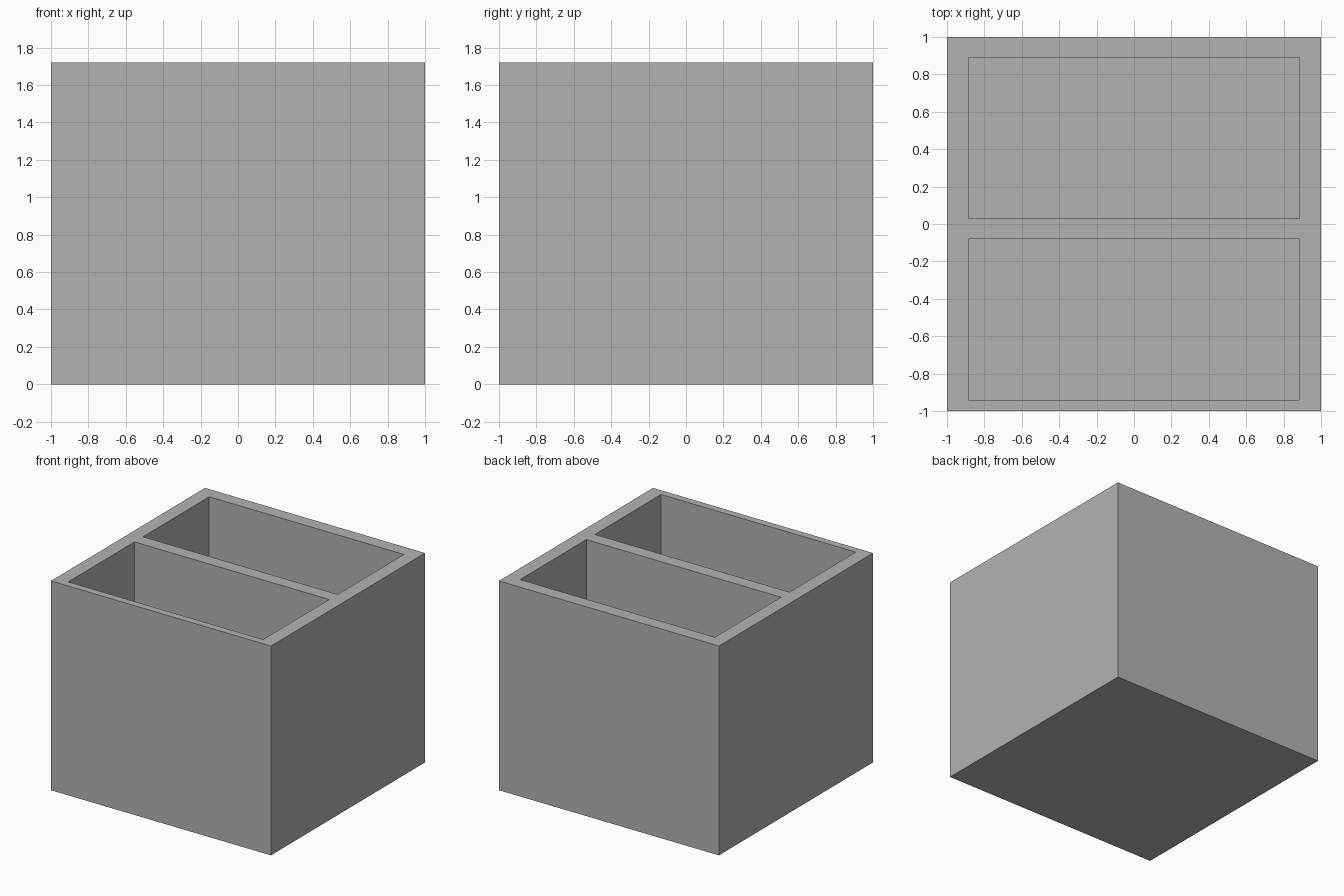
import bpy

cube = bpy.data.objects.get("Cube")
if cube:
    bpy.data.objects.remove(cube, do_unlink=True)

HEIGHT = 1.72
FLOOR = 0.11
GREY = (0.45, 0.45, 0.45, 1)

mat = bpy.data.materials.new("plain grey")
mat.use_nodes = True
mat.diffuse_color = GREY
mat.node_tree.nodes["Principled BSDF"].inputs["Base Color"].default_value = GREY


def box(name, x, y, z):
    """Box spanning the given (low, high) range on each axis."""
    spans = (x, y, z)
    bpy.ops.mesh.primitive_cube_add(size=1, location=[(a + b) / 2 for a, b in spans])
    obj = bpy.context.object
    obj.name = name
    obj.scale = [b - a for a, b in spans]
    bpy.ops.object.transform_apply(location=True, rotation=False, scale=True)
    obj.data.materials.append(mat)
    return obj


# Outer block
body = box("divided_bin", (-1, 1), (-1, 1), (0, HEIGHT))

# Two open compartments separated by a divider
for name, span in (("front", (-0.94, -0.08)), ("back", (0.03, 0.89))):
    cutter = box(name + "_compartment_cutter", (-0.885, 0.885), span, (FLOOR, HEIGHT + 0.2))
    cutter.hide_render = True
    cut = body.modifiers.new(name + "_compartment", "BOOLEAN")
    cut.operation = "DIFFERENCE"
    cut.solver = "EXACT"
    cut.object = cutter
    bpy.context.view_layer.objects.active = body
    bpy.ops.object.modifier_apply(modifier=cut.name)
    bpy.data.objects.remove(cutter, do_unlink=True)
